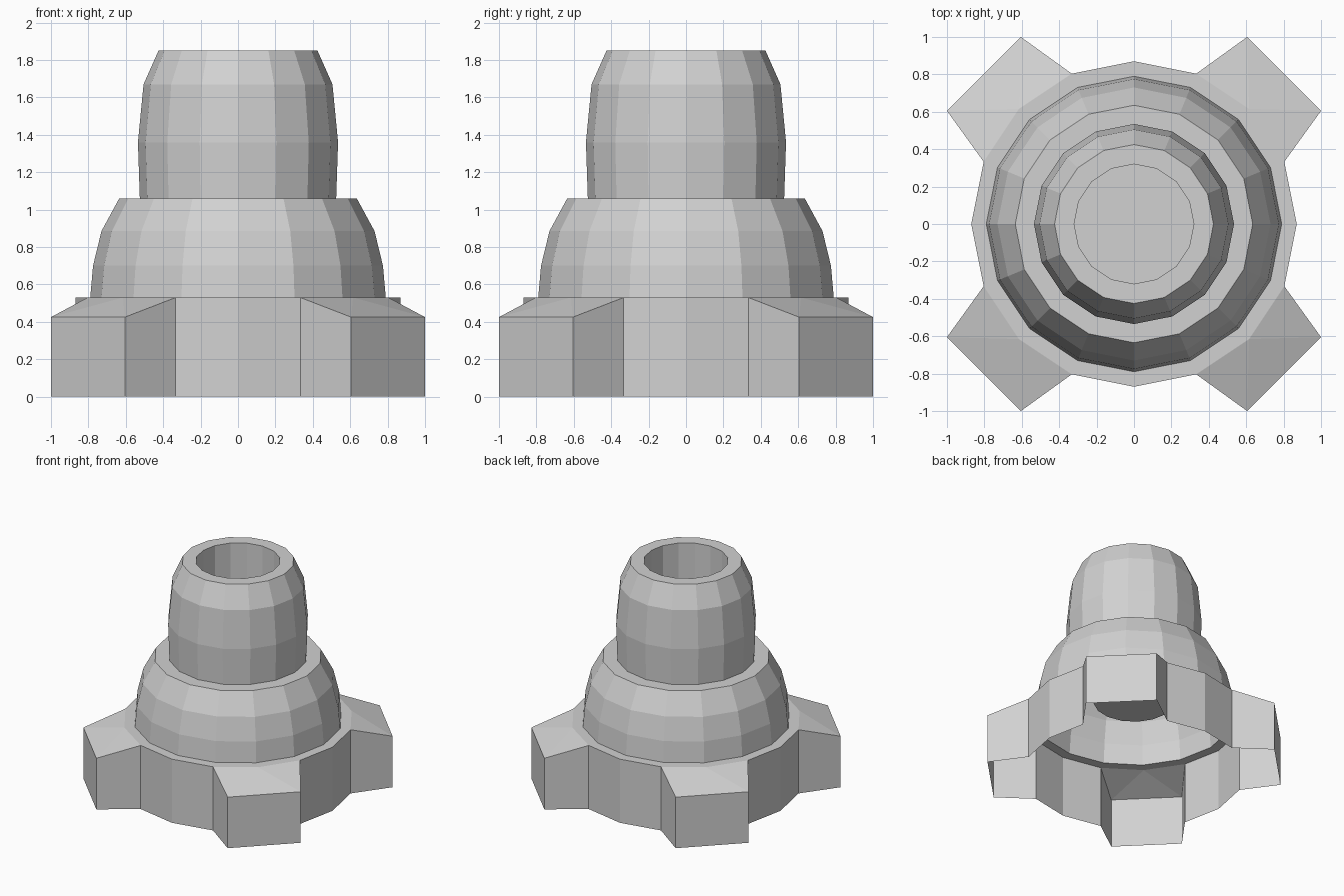
import bpy
import bmesh
from math import cos, sin, pi

SIDES = 16

old = bpy.data.objects.get("Cube")
if old:
    bpy.data.objects.remove(old, do_unlink=True)

# One plain grey for the whole fitting
grey = bpy.data.materials.new("light_grey")
grey.use_nodes = True
colour = (0.64, 0.64, 0.64, 1)
grey.diffuse_color = colour
grey.node_tree.nodes["Principled BSDF"].inputs["Base Color"].default_value = colour


def make_object(name, bm):
    mesh = bpy.data.meshes.new(name)
    bm.to_mesh(mesh)
    bm.free()
    mesh.materials.append(grey)
    obj = bpy.data.objects.new(name, mesh)
    bpy.context.collection.objects.link(obj)
    return obj


def ring(bm, radius, z):
    return [bm.verts.new((radius * cos(2 * pi * i / SIDES),
                          radius * sin(2 * pi * i / SIDES), z))
            for i in range(SIDES)]


def bridge(bm, low, high):
    n = len(low)
    for i in range(n):
        j = (i + 1) % n
        bm.faces.new((low[i], low[j], high[j], high[i]))


def revolve(name, profile, floor=False):
    bm = bmesh.new()
    rings = [ring(bm, r, z) for r, z in profile]
    for low, high in zip(rings, rings[1:]):
        bridge(bm, low, high)
    if floor:
        bm.faces.new(rings[-1])
    return make_object(name, bm)


# Base: open-bottomed collar with four sloping corner lugs
def make_base(radius, inner, top, lug_top):
    bm = bmesh.new()
    rim = ring(bm, radius, top)
    bridge(bm, rim, ring(bm, inner, top))
    outline = []
    for q in range(4):
        start, root_a, middle, root_b = rim[q * 4:q * 4 + 4]
        # Lug corners, turned a quarter at a time
        c, s = round(cos(q * pi / 2)), round(sin(q * pi / 2))
        a, b = [bm.verts.new((x * c - y * s, x * s + y * c, lug_top))
                for x, y in ((1, 0.605), (0.605, 1))]
        for tri in ((root_a, a, middle), (a, b, middle), (b, root_b, middle)):
            bm.faces.new(tri)
        outline += [start, root_a, a, b, root_b]
    feet = [bm.verts.new((v.co.x, v.co.y, 0)) for v in outline]
    bridge(bm, feet, outline)
    return make_object("lugged_base", bm)


make_base(0.87, 0.79, 0.53, 0.425)

# Domed shoulder with a flat top ledge
revolve("domed_shoulder", [(0.79, 0.53), (0.775, 0.7), (0.73, 0.885),
                           (0.635, 1.06), (0.525, 1.06)])

# Neck with a blind bore running down inside it
revolve("bored_neck", [(0.525, 1.06), (0.535, 1.36), (0.505, 1.67),
                       (0.425, 1.85), (0.32, 1.85), (0.32, 0.655)], floor=True)
